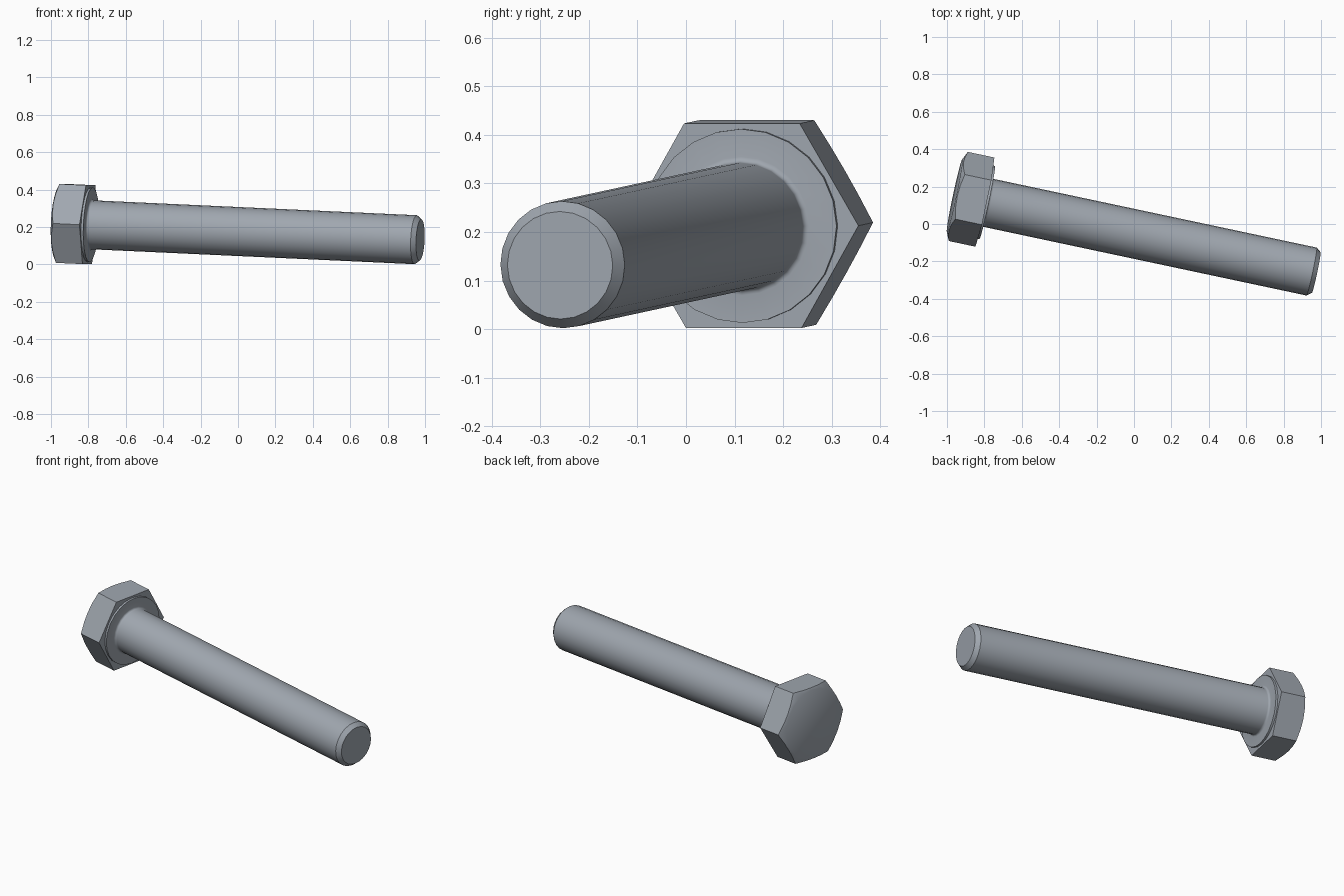
import bpy, bmesh
from math import pi, sin, cos, radians
from mathutils import Matrix, Vector

cube = bpy.data.objects.get("Cube")
if cube:
    bpy.data.objects.remove(cube, do_unlink=True)

SEG = 24
APOTHEM = 0.211        # half the width across the flats
HEAD = 0.166           # head thickness
CROWN = 0.2            # radius where the head chamfer starts
SHANK = 0.131          # shank radius
LENGTH = 1.813         # underside of head to tip

# Frame of the bolt: local z runs from the head to the tip
axis = Vector((cos(radians(12)), -sin(radians(12)), -0.045)).normalized()
side = Vector((sin(radians(12)), cos(radians(12)), 0))
up = axis.cross(side)
side = up.cross(axis)
frame = Matrix((side, up, axis)).transposed().to_4x4()
frame.translation = (-0.797, 0.117, 0.213)

steel = bpy.data.materials.new("steel grey")
colour = (0.35, 0.385, 0.43, 1)
steel.diffuse_color = colour
steel.use_nodes = True
steel.node_tree.nodes["Principled BSDF"].inputs["Base Color"].default_value = colour


def loft(name, rings):
    """Join rings, each a function of angle giving (radius, height), and cap the ends."""
    bm = bmesh.new()
    loops = []
    for ring in rings:
        loop = []
        for i in range(SEG):
            a = 2 * pi * i / SEG
            r, z = ring(a)
            loop.append(bm.verts.new((r * cos(a), r * sin(a), z)))
        loops.append(loop)
    for low, high in zip(loops, loops[1:]):
        for i in range(SEG):
            j = (i + 1) % SEG
            bm.faces.new((low[i], low[j], high[j], high[i]))
    bm.faces.new(loops[0][::-1])
    bm.faces.new(loops[-1])
    bmesh.ops.recalc_face_normals(bm, faces=bm.faces)
    bm.transform(frame)
    mesh = bpy.data.meshes.new(name)
    bm.to_mesh(mesh)
    bm.free()
    mesh.materials.append(steel)
    obj = bpy.data.objects.new(name, mesh)
    bpy.context.collection.objects.link(obj)
    return obj


def hex_radius(a):
    return APOTHEM / cos(a % (pi / 3) - pi / 6)


def circle(r, z):
    return lambda a: (r, z)


# Hexagonal head, with a conical chamfer that scallops its outer edge
head = loft("hex_head", [
    lambda a: (hex_radius(a), 0),
    lambda a: (hex_radius(a), -HEAD + 0.47 * (hex_radius(a) - CROWN)),
    circle(CROWN, -HEAD),
])

# Washer face, neck fillet, shank and chamfered tip in one turned profile
washer, fillet = 0.012, 0.012
profile = [(0.2, -0.01), (0.2, washer)]
for k in range(5):
    a = pi / 2 * k / 4
    profile.append((SHANK + fillet * (1 - sin(a)), washer + fillet * (1 - cos(a))))
profile += [(SHANK, LENGTH - 0.025), (0.111, LENGTH)]
shank = loft("shank", [circle(r, z) for r, z in profile])

# Smooth shading with crisp edges
bpy.ops.object.select_all(action="DESELECT")
for obj in (head, shank):
    obj.select_set(True)
bpy.context.view_layer.objects.active = head
bpy.ops.object.shade_smooth_by_angle(angle=radians(30))
